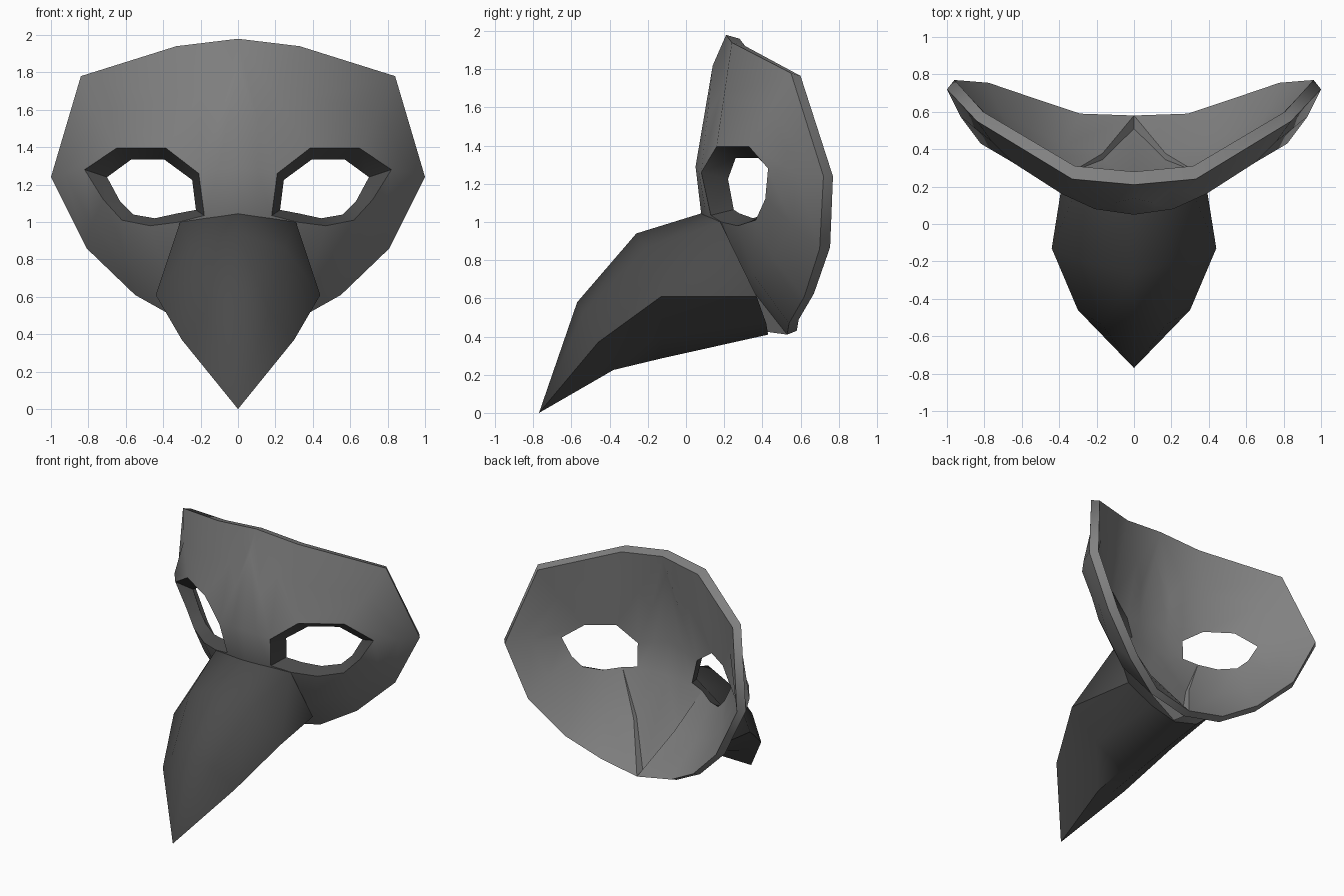
import bpy
import bmesh
import math
from mathutils import Vector

default_cube = bpy.data.objects.get("Cube")
if default_cube:
    bpy.data.objects.remove(default_cube, do_unlink=True)


def make_material(name, value):
    material = bpy.data.materials.new(name)
    material.use_nodes = True
    colour = (value, value, value, 1)
    material.diffuse_color = colour
    material.node_tree.nodes["Principled BSDF"].inputs["Base Color"].default_value = colour
    return material


def build_symmetric(name, groups, angle):
    """Make an object from (material, half-model polygons) groups, mirrored and welded."""
    bm = bmesh.new()
    mesh = bpy.data.meshes.new(name)
    shared = {}

    def vertex(point, side):
        key = (round(point.x * side, 4) + 0.0, round(point.y, 4), round(point.z, 4))
        if key not in shared:
            shared[key] = bm.verts.new(key)
        return shared[key]

    for slot, (material, polygons) in enumerate(groups):
        mesh.materials.append(material)
        for side in (1, -1):
            for polygon in polygons:
                corners = list(dict.fromkeys(vertex(p, side) for p in polygon))
                if len(corners) > 2 and not bm.faces.get(corners):
                    bm.faces.new(corners).material_index = slot
    bmesh.ops.recalc_face_normals(bm, faces=bm.faces)
    bm.to_mesh(mesh)
    bm.free()
    obj = bpy.data.objects.new(name, mesh)
    bpy.context.collection.objects.link(obj)
    bpy.ops.object.select_all(action="DESELECT")
    obj.select_set(True)
    bpy.context.view_layer.objects.active = obj
    bpy.ops.object.shade_smooth_by_angle(angle=math.radians(angle))


def bridge(first, second, closed=True):
    """Quads between two loops with the same number of points."""
    count = len(first)
    steps = range(count if closed else count - 1)
    return [(first[i], first[(i + 1) % count], second[(i + 1) % count], second[i])
            for i in steps]


def vectors(points):
    return [Vector(p) for p in points]


mask_grey = make_material("mask grey", .22)
dark_grey = make_material("dark grey", .068)

# Mask: half outline running up the brow, round the rim and back up the nose,
# each point followed by the shell depth there
outline = [
    (0, .05, 1.29, .14), (0, .14, 1.82, .09), (0, .21, 1.98, .07),
    (.33, .24, 1.94, .07), (.84, .55, 1.78, .05), (1, .72, 1.24, .05),
    (.81, .7, .86, .055), (.55, .62, .61, .05), (.3, .54, .47, .05),
    (0, .53, .41, .05), (0, .42, .425, .09), (0, .08, 1.04, .14),
]
outer_edge = [Vector(p[:3]) for p in outline]
inner_edge = [Vector((x * .96, y + depth, z + (1.2 - z) * .025))
              for x, y, z, depth in outline]

# Eye opening at the front and back of the shell
eye_front = vectors([
    (.21, .08, 1.26), (.385, .16, 1.395), (.65, .33, 1.395),
    (.82, .43, 1.28), (.72, .415, 1.12), (.62, .365, 1.01),
    (.47, .27, .98), (.315, .185, 1), (.18, .13, 1.035),
])
eye_back = vectors([
    (.245, .22, 1.225), (.395, .26, 1.335), (.57, .38, 1.335),
    (.7, .47, 1.24), (.63, .45, 1.11), (.56, .42, 1.04),
    (.445, .35, 1.02), (.33, .28, 1.045), (.225, .25, 1.065),
])


def match_outline(loop):
    """Repeat three eye points so that the loop pairs up with the outline."""
    return loop[:1] + loop[:2] + loop[1:8] + loop[7:]


def middle(loop, edge):
    """Ring halfway across the shell, with the cheeks pushed forward."""
    ring = []
    for a, b in zip(loop, edge):
        p = a.lerp(b, .5)
        cheek = max(0, 1 - p.z) * .2
        ring.append(Vector((p.x * 1.02, p.y - cheek, p.z)))
    return ring


shell = []
for eye, edge in ((eye_front, outer_edge), (eye_back, inner_edge)):
    eye_loop = match_outline(eye)
    ring = middle(eye_loop, edge)
    shell += bridge(eye_loop, ring) + bridge(ring, edge)
rim = slice(2, 10)
shell += bridge(outer_edge[rim], inner_edge[rim], closed=False)
eye_walls = bridge(eye_front, eye_back)
build_symmetric("mask_shell", [(mask_grey, shell), (dark_grey, eye_walls)], 55)

# Beak: half sections from ridge to keel, closing on a pointed tip
sections = [vectors(s) for s in (
    [(0, .08, 1.045), (.31, .18, 1), (.36, .37, .61), (.2, .42, .47), (0, .43, .41)],
    [(0, -.26, .94), (.25, -.21, .86), (.44, -.13, .61), (.22, -.13, .41), (0, -.13, .285)],
    [(0, -.57, .58), (.17, -.54, .52), (.3, -.46, .37), (.15, -.42, .28), (0, -.38, .225)],
)]
sections.append([Vector((0, -.77, 0))] * 5)
beak = [(sections[0][0], sections[0][i], sections[0][i + 1]) for i in range(1, 4)]
for near, far in zip(sections, sections[1:]):
    for a, b, c, d in bridge(near, far, closed=False):
        beak += [(a, b, c), (a, c, d)]
build_symmetric("beak", [(dark_grey, beak)], 45)
